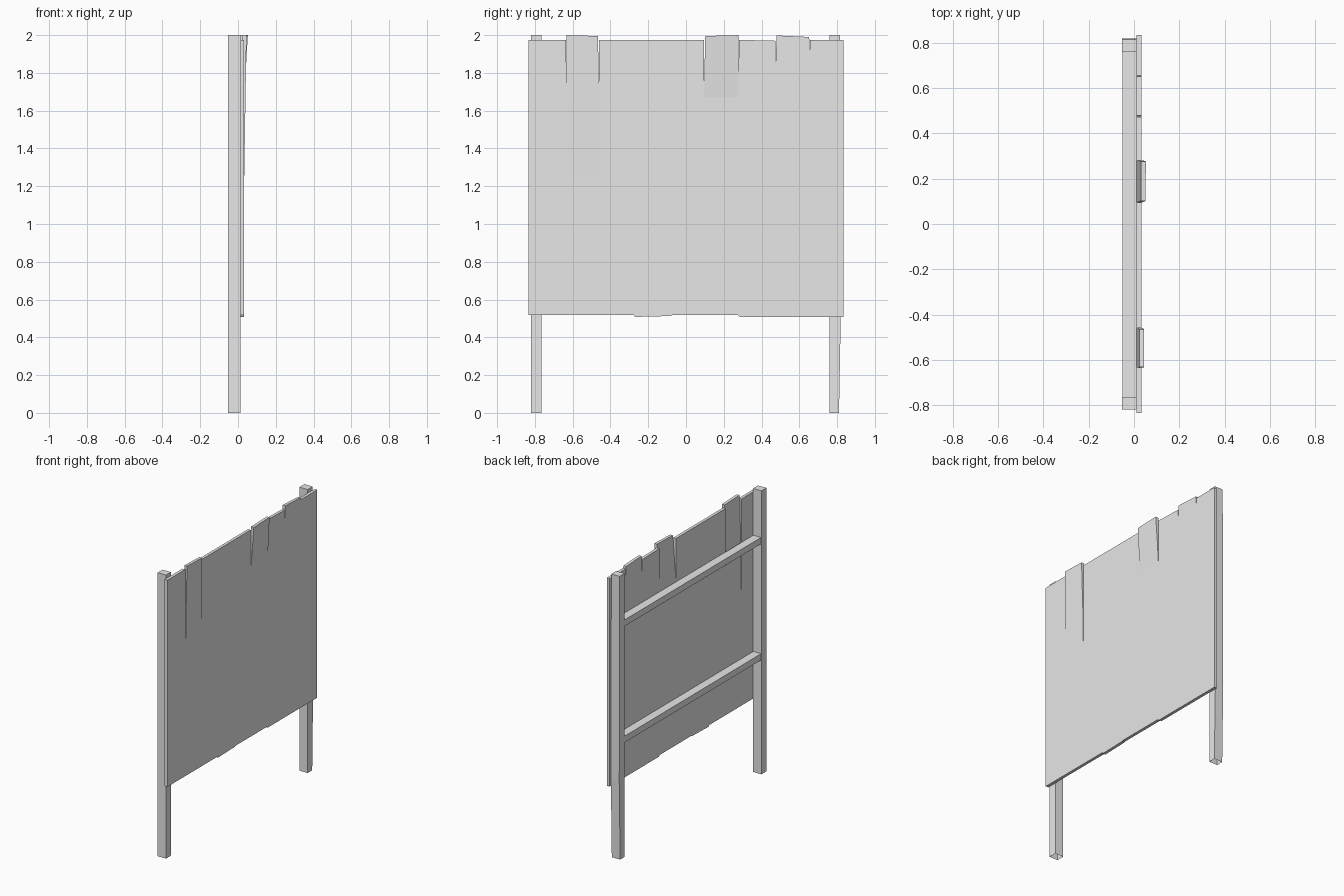
import bpy, bmesh

if "Cube" in bpy.data.objects:
    bpy.data.objects.remove(bpy.data.objects["Cube"], do_unlink=True)

grey = bpy.data.materials.new("plain_grey")
grey.use_nodes = True
grey.diffuse_color = (0.8, 0.8, 0.8, 1)
grey.node_tree.nodes["Principled BSDF"].inputs["Base Color"].default_value = (0.8, 0.8, 0.8, 1)


def extrude_outline(name, outline, x0, x1, hinge=0, lean=0, open_bottom=False):
    """Extrude a (y, z) outline along x, leaning it forward above the hinge."""
    bm = bmesh.new()
    face = bm.faces.new([bm.verts.new((x0, y, z)) for y, z in outline])
    ext = bmesh.ops.extrude_face_region(bm, geom=[face], use_keep_orig=True)
    moved = [v for v in ext["geom"] if isinstance(v, bmesh.types.BMVert)]
    bmesh.ops.translate(bm, verts=moved, vec=(x1 - x0, 0, 0))
    bmesh.ops.recalc_face_normals(bm, faces=bm.faces)
    if lean:
        for v in bm.verts:
            v.co.x += lean * (v.co.z - hinge) / (2 - hinge)
    if open_bottom:
        bottom = [f for f in bm.faces if f.normal.z < -0.9]
        bmesh.ops.delete(bm, geom=bottom, context='FACES')
    mesh = bpy.data.meshes.new(name)
    bm.to_mesh(mesh)
    bm.free()
    mesh.materials.append(grey)
    obj = bpy.data.objects.new(name, mesh)
    bpy.context.collection.objects.link(obj)
    return obj


POST_BACK, POST_FRONT, PANEL_FRONT = -0.053, 0.012, 0.033

# Posts, open underneath, one slightly worn at its foot
extrude_outline("right_post", [(-0.82, 0), (-0.765, 0), (-0.765, 2), (-0.82, 2)],
                POST_BACK, POST_FRONT, open_bottom=True)
extrude_outline("left_post", [(0.76, 0), (0.81, 0), (0.82, 0.55), (0.815, 2), (0.76, 2)],
                POST_BACK, POST_FRONT, open_bottom=True)

# Cross rails between the posts
for name, z in (("lower_rail", 0.805), ("upper_rail", 1.625)):
    extrude_outline(name, [(-0.765, z), (0.76, z), (0.76, z + 0.045), (-0.765, z + 0.045)],
                    POST_BACK + 0.003, POST_FRONT - 0.002)

# Panel with uneven lower edge, split top and two notches for the loose boards
bottom_edge = [(-0.835, 0.517), (-0.275, 0.517), (-0.27, 0.508), (-0.08, 0.513),
               (-0.075, 0.517), (0.275, 0.517), (0.285, 0.508), (0.835, 0.508)]
top_edge = [(0.835, 1.975), (0.657, 1.975), (0.655, 1.92), (0.652, 1.99),
            (0.48, 1.998), (0.475, 1.86), (0.473, 1.97), (0.28, 1.975),
            (0.28, 1.67), (0.095, 1.67), (0.095, 1.975), (-0.46, 1.975),
            (-0.46, 1.25), (-0.635, 1.25), (-0.635, 1.975), (-0.835, 1.975)]
extrude_outline("panel", bottom_edge + top_edge, POST_FRONT, PANEL_FRONT)

# Loose boards leaning forward, with tapering cracks along their sides
extrude_outline("wide_loose_board",
                [(0.095, 1.67), (0.28, 1.67), (0.28, 1.84), (0.277, 2.0),
                 (0.102, 1.995), (0.095, 1.69)],
                POST_FRONT, PANEL_FRONT, 1.67, 0.019)
extrude_outline("long_loose_board",
                [(-0.635, 1.25), (-0.46, 1.25), (-0.46, 1.645), (-0.466, 1.995),
                 (-0.632, 2.0), (-0.635, 1.78)],
                POST_FRONT, PANEL_FRONT, 1.25, 0.012)
